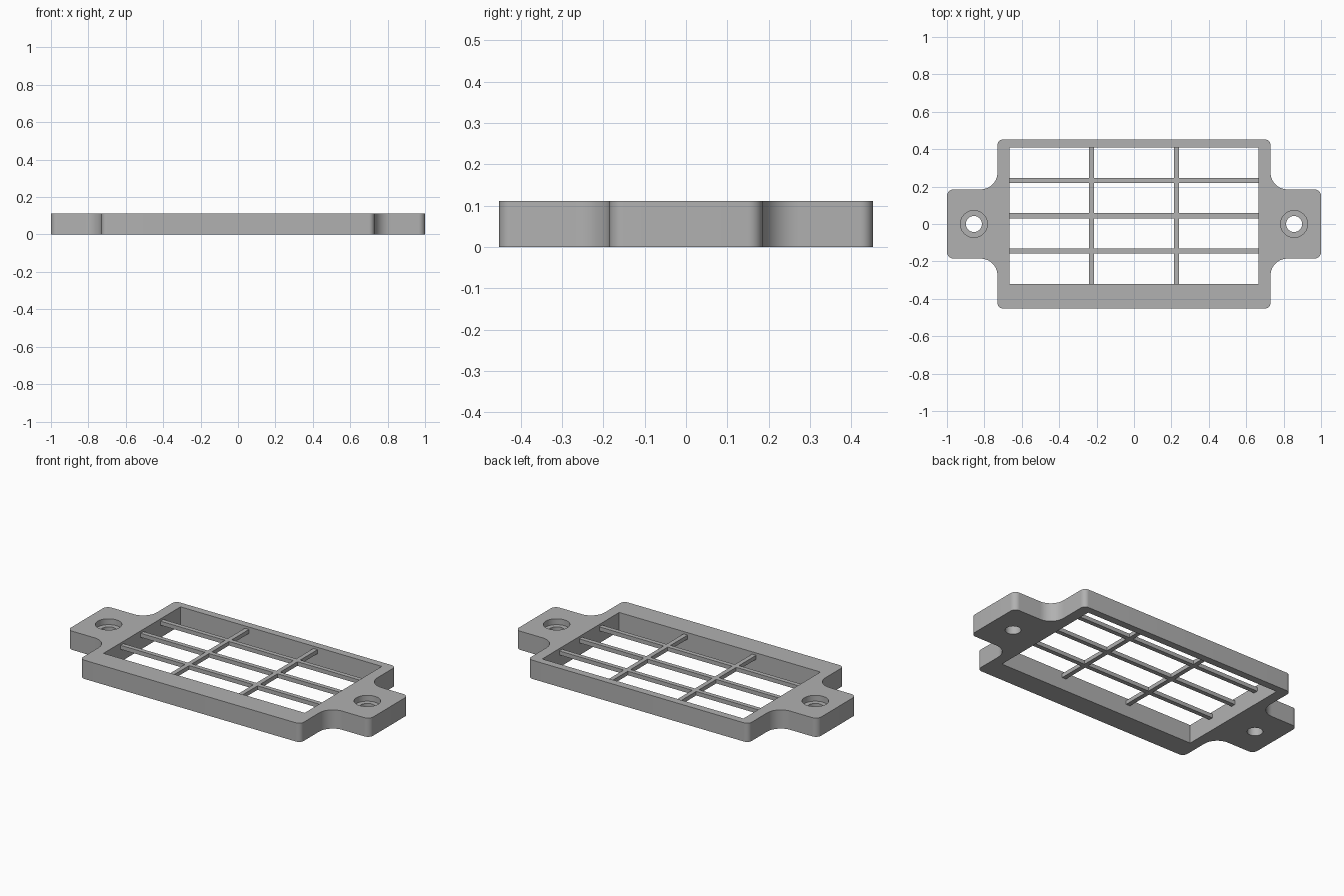
import bpy, bmesh, math
from mathutils import Vector

if "Cube" in bpy.data.objects:
    bpy.data.objects.remove(bpy.data.objects["Cube"], do_unlink=True)

HEIGHT = 0.112
grey = bpy.data.materials.new("plain grey")
grey.use_nodes = True
colour = (0.44, 0.44, 0.44, 1)
grey.diffuse_color = colour
grey.node_tree.nodes["Principled BSDF"].inputs["Base Color"].default_value = colour


def prism(name, outline, low, high):
    """Extrude a flat outline between two heights."""
    bm = bmesh.new()
    face = bm.faces.new([bm.verts.new((x, y, low)) for x, y in outline])
    if face.normal.z > 0:
        face.normal_flip()
    top = bmesh.ops.extrude_face_region(bm, geom=[face])["geom"]
    verts = [g for g in top if isinstance(g, bmesh.types.BMVert)]
    bmesh.ops.translate(bm, verts=verts, vec=(0, 0, high - low))
    if not face.is_valid or not any(f.normal.z < -0.9 and f.calc_center_median().z == low for f in bm.faces):
        pass
    bmesh.ops.recalc_face_normals(bm, faces=bm.faces)
    mesh = bpy.data.meshes.new(name)
    bm.to_mesh(mesh)
    bm.free()
    mesh.materials.append(grey)
    obj = bpy.data.objects.new(name, mesh)
    bpy.context.collection.objects.link(obj)
    return obj


def rectangle(x0, x1, y0, y1):
    return [(x0, y0), (x1, y0), (x1, y1), (x0, y1)]


def circle(cx, radius, steps=48):
    return [(cx + radius * math.cos(math.tau * i / steps),
             radius * math.sin(math.tau * i / steps)) for i in range(steps)]


def rounded(corners, steps=10):
    """Round each right-angled (x, y, radius) corner with an arc."""
    result = []
    for i, (x, y, r) in enumerate(corners):
        p = Vector((x, y))
        a = (Vector(corners[i - 1][:2]) - p).normalized() * r
        b = (Vector(corners[(i + 1) % len(corners)][:2]) - p).normalized() * r
        centre = p + a + b
        for s in range(steps + 1):
            t = s / steps * math.pi / 2
            result.append(tuple(centre - b * math.cos(t) - a * math.sin(t)))
    return result


def cut(obj, cutter):
    cutter.hide_render = True
    mod = obj.modifiers.new("cut", "BOOLEAN")
    mod.operation = "DIFFERENCE"
    mod.solver = "EXACT"
    mod.object = cutter
    bpy.context.view_layer.objects.active = obj
    bpy.ops.object.modifier_apply(modifier=mod.name)
    bpy.data.objects.remove(cutter, do_unlink=True)


# Frame outline: a rectangle with a filleted mounting ear at each end
quarter = [(1.0, 0.185, 0.035), (0.73, 0.185, 0.09), (0.73, 0.452, 0.03)]
half = quarter + [(-x, y, r) for x, y, r in reversed(quarter)]
frame = prism("frame", rounded(half + [(-x, -y, r) for x, y, r in half]), 0, HEIGHT)

# Window through the frame, set towards the back
LEFT, RIGHT, FRONT, BACK = -0.666, 0.666, -0.32, 0.408
cut(frame, prism("window_cutter", rectangle(LEFT, RIGHT, FRONT, BACK), -0.1, 0.3))

# Counterbored screw holes in the ears
for x in (-0.856, 0.856):
    cut(frame, prism("hole_cutter", circle(x, 0.043), -0.1, 0.3))
    cut(frame, prism("counterbore_cutter", circle(x, 0.072), HEIGHT - 0.035, 0.3))

bpy.ops.object.select_all(action="DESELECT")
frame.select_set(True)
bpy.context.view_layer.objects.active = frame
bpy.ops.object.shade_smooth_by_angle(angle=math.radians(30))

# Thin grid bars just below the top of the window
BAR, LOW, HIGH = 0.027, 0.074, 0.098
for i in range(2):
    x = LEFT - BAR / 2 + (RIGHT - LEFT + BAR) * (i + 1) / 3
    prism(f"cross_bar_{i + 1}", rectangle(x - BAR / 2, x + BAR / 2, FRONT, BACK), LOW, HIGH)
for i in range(3):
    y = FRONT - BAR / 2 + (BACK - FRONT + BAR) * (i + 1) / 4
    prism(f"long_bar_{i + 1}", rectangle(LEFT, RIGHT, y - BAR / 2, y + BAR / 2), LOW, HIGH)
